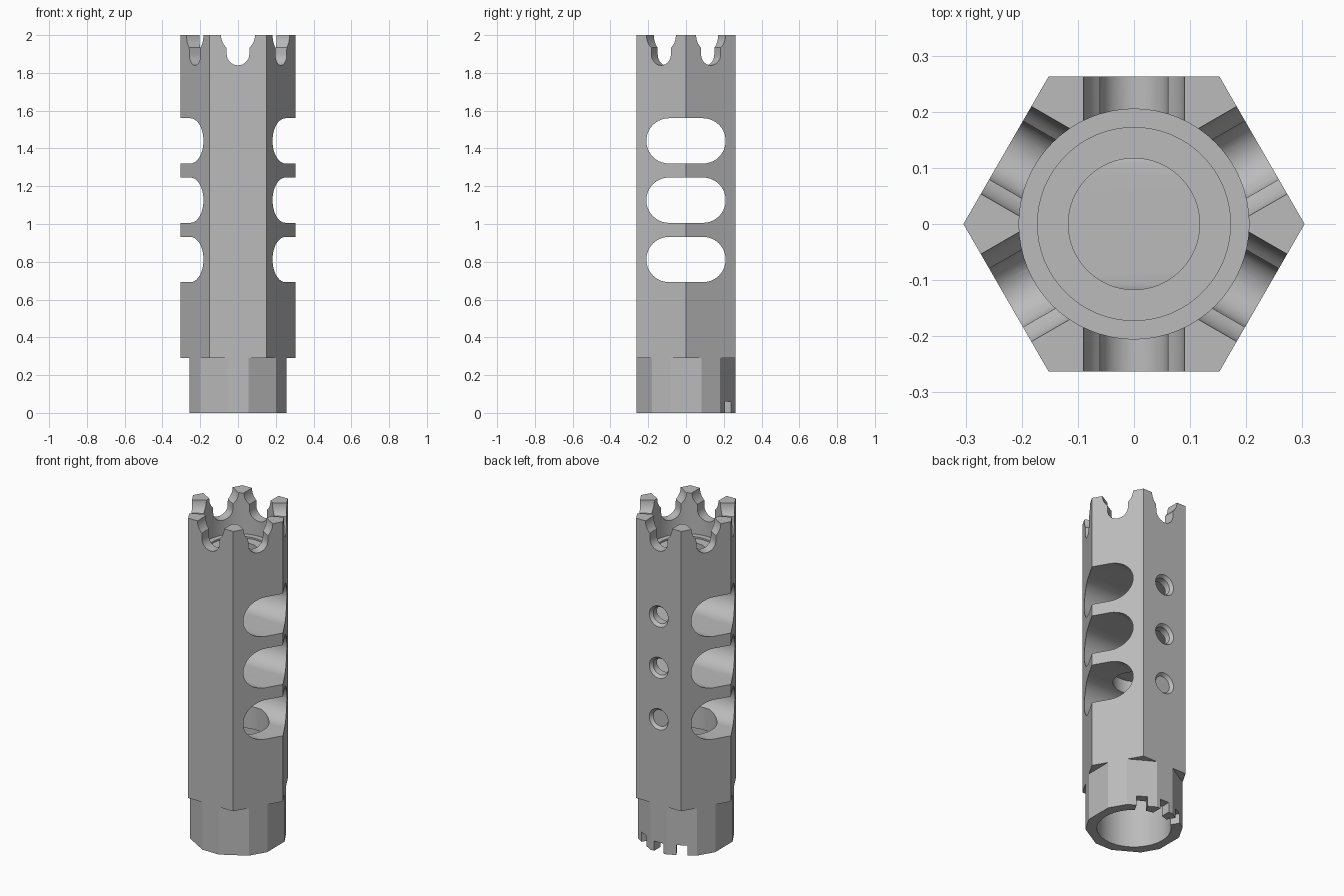
import bpy, bmesh
from math import pi, sin, cos, radians
from mathutils import Matrix

cube = bpy.data.objects.get("Cube")
if cube:
    bpy.data.objects.remove(cube, do_unlink=True)

HEX_RADIUS = 0.304
UPRIGHT = Matrix.Identity(4)

steel = bpy.data.materials.new("grey_steel")
steel.use_nodes = True
steel.diffuse_color = (0.5, 0.5, 0.5, 1)
steel.node_tree.nodes["Principled BSDF"].inputs["Base Color"].default_value = (0.5, 0.5, 0.5, 1)


def arc(radius, start, end, steps, u=0, v=0):
    angles = [radians(start + (end - start) * i / steps) for i in range(steps + 1)]
    return [(u + radius * cos(a), v + radius * sin(a)) for a in angles]


def circle(radius, steps=64):
    return arc(radius, 0, 360, steps)[:-1]


def rectangle(half_width, low, high):
    return [(-half_width, low), (half_width, low), (half_width, high), (-half_width, high)]


def facing(degrees):
    """Profile stands upright; depth runs outward to the back, turned about z."""
    return Matrix.Rotation(radians(degrees), 4, 'Z') @ Matrix.Rotation(pi / 2, 4, 'X')


def prism(name, profile, low, high, matrix=UPRIGHT, end_profile=None):
    bm = bmesh.new()
    a = [bm.verts.new((u, v, low)) for u, v in profile]
    b = [bm.verts.new((u, v, high)) for u, v in (end_profile or profile)]
    bm.faces.new(a[::-1])
    bm.faces.new(b)
    for i in range(len(a)):
        j = (i + 1) % len(a)
        bm.faces.new((a[i], a[j], b[j], b[i]))
    bm.transform(matrix)
    bmesh.ops.recalc_face_normals(bm, faces=bm.faces)
    mesh = bpy.data.meshes.new(name)
    bm.to_mesh(mesh)
    bm.free()
    mesh.materials.append(steel)
    obj = bpy.data.objects.new(name, mesh)
    bpy.context.collection.objects.link(obj)
    return obj


cutters = []


def cut(name, *args, **kwargs):
    cutter = prism(name, *args, **kwargs)
    cutter.hide_render = True
    cutters.append(cutter)


# Hexagonal body
body = prism("hexagonal_body", circle(HEX_RADIUS, 6), 0, 2)

# Twelve-sided collar: trim the hexagon corners near the base
for k in range(6):
    cut("collar_trim", rectangle(0.2, -0.1, 0.29), -0.4, -0.256, facing(30 + 60 * k))

# Stepped bore
cut("lower_bore", circle(0.205), -0.1, 0.58)
cut("inner_bore", circle(0.172), 0.5, 0.72)
cut("through_bore", circle(0.117), 0.4, 1.9)
cut("muzzle_step", circle(0.172), 1.74, 1.9)
cut("muzzle_recess", circle(0.205), 1.75, 2.1)

for z in (0.812, 1.126, 1.44):
    # Wide side ports running straight through
    slot = arc(0.12, -90, 90, 20, 0.09, z) + arc(0.12, 90, 270, 20, -0.09, z)
    cut("side_port", slot, -0.5, 0.5, facing(90))
    # Round vents with countersinks in the back
    vent = facing(0)
    vent.translation.z = z
    cut("back_vent", circle(0.05, 32), -0.4, -0.1, vent)
    cut("vent_countersink", circle(0.078, 32), -0.281, -0.245, vent, end_profile=circle(0.05, 32))

# Crown notches: a round bottomed channel opening into a wider scoop
notch = [(-0.09, 2.1)] + arc(0.09, 180, 228, 6, 0, 2)
notch += arc(0.06, 180, 360, 20, 0, 1.9)
notch += arc(0.09, 312, 360, 6, 0, 2) + [(0.09, 2.1)]
for k in range(6):
    cut("crown_notch", notch, -0.45, -0.12, facing(60 * k))

# Square key notches in the back of the base
for turn in (-30, 0, 30):
    cut("base_notch", rectangle(0.031, -0.1, 0.06), -0.45, -0.12, facing(turn))

# Apply all cuts
for cutter in cutters:
    mod = body.modifiers.new(cutter.name, 'BOOLEAN')
    mod.operation = 'DIFFERENCE'
    mod.solver = 'EXACT'
    mod.object = cutter
bpy.context.view_layer.update()
result = bpy.data.meshes.new_from_object(body.evaluated_get(bpy.context.evaluated_depsgraph_get()))
body.modifiers.clear()
body.data = result
for cutter in cutters:
    bpy.data.objects.remove(cutter, do_unlink=True)

# Smooth the bores and ports, keep the flats crisp
bpy.ops.object.select_all(action='DESELECT')
body.select_set(True)
bpy.context.view_layer.objects.active = body
bpy.ops.object.shade_smooth_by_angle(angle=radians(20))
